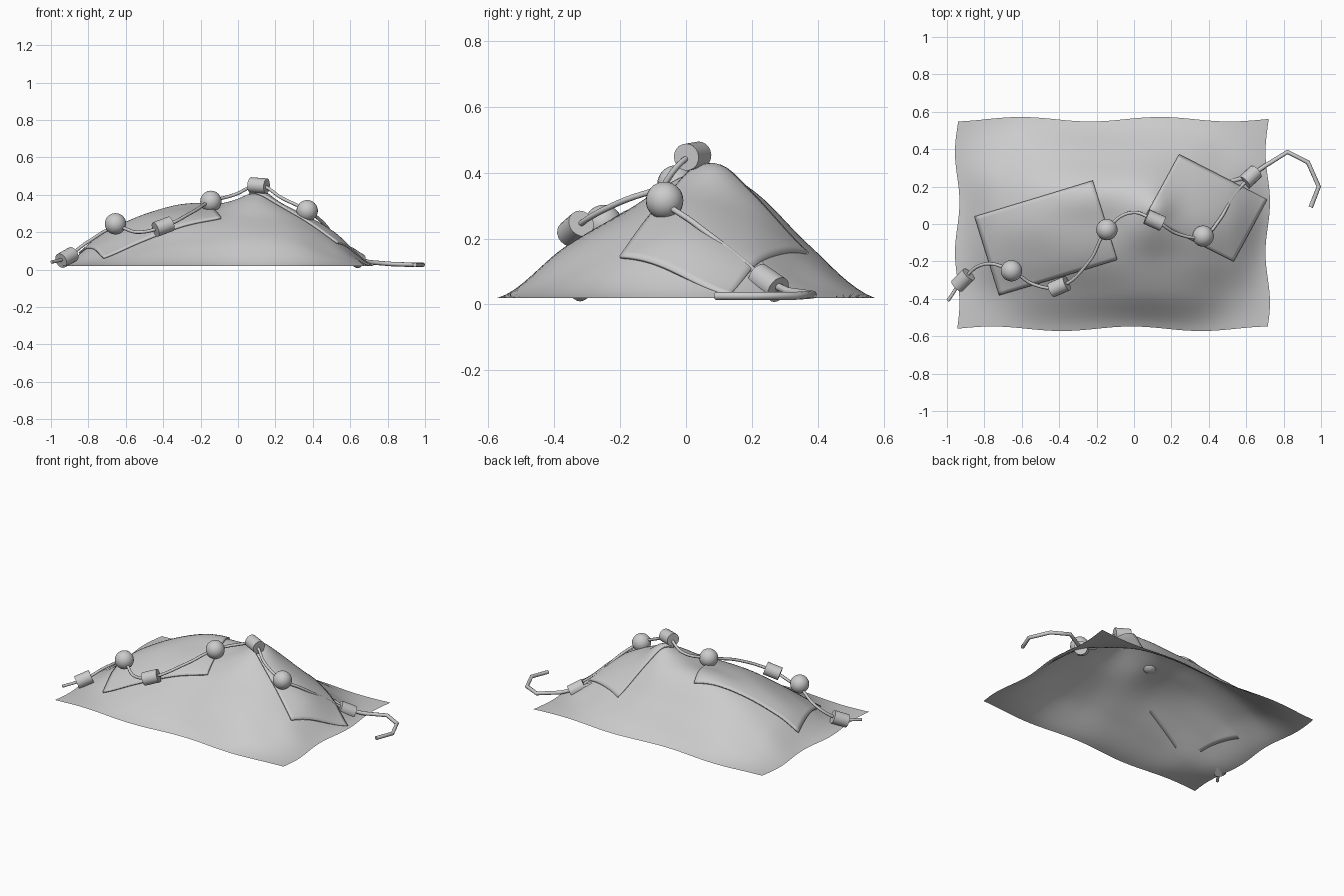
import bpy, bmesh, math
from mathutils import Vector

if "Cube" in bpy.data.objects:
    bpy.data.objects.remove(bpy.data.objects["Cube"])

X0, X1, Y0, Y1 = -0.945, 0.715, -0.56, 0.56
# coarse drape heights, rows front to back
H = [[.02] * 9,
     [.02, .055, .11, .14, .155, .17, .15, .075, .02],
     [.02, .13, .21, .26, .27, .28, .25, .155, .02],
     [.02, .17, .27, .315, .33, .385, .31, .195, .02],
     [.02, .145, .255, .325, .34, .35, .26, .15, .02],
     [.02, .075, .14, .17, .18, .175, .13, .06, .02],
     [.02] * 9]


def catmull(v, t):
    t = max(0.0, min(len(v) - 1.0001, t))
    i = int(t)
    f = t - i
    a, b, c, d = (v[max(0, min(len(v) - 1, i + k))] for k in (-1, 0, 1, 2))
    return b + 0.5 * f * (c - a + f * (2*a - 5*b + 4*c - d + f * (3*(b - c) + d - a)))


def height(x, y):
    u = (x - X0) / (X1 - X0) * 8
    v = (y - Y0) / (Y1 - Y0) * 6
    z = catmull([catmull(r, u) for r in H], v)
    z += 0.035 * math.exp(-((x - 0.12)**2 + (y - 0.09)**2) / 0.006)
    return max(z, 0.018)


def smooth(ob):
    for o in bpy.context.selected_objects:
        o.select_set(False)
    bpy.context.view_layer.objects.active = ob
    ob.select_set(True)
    bpy.ops.object.shade_smooth_by_angle(angle=math.radians(40))


def surface(name, nu, nv, fn):
    bm = bmesh.new()
    g = [[bm.verts.new(fn(i / nu, j / nv)) for i in range(nu + 1)] for j in range(nv + 1)]
    for j in range(nv):
        for i in range(nu):
            bm.faces.new((g[j][i], g[j][i+1], g[j+1][i+1], g[j+1][i]))
    me = bpy.data.meshes.new(name)
    bm.to_mesh(me)
    bm.free()
    ob = bpy.data.objects.new(name, me)
    bpy.context.collection.objects.link(ob)
    smooth(ob)
    return ob


# draped sheet with a gently wavy border
def sheet(u, v):
    x, y = X0 + u * (X1 - X0), Y0 + v * (Y1 - Y0)
    wx = 0.012 * math.sin(v * 13) * abs(2*u - 1)**4
    wy = 0.012 * math.sin(u * 14 + 5 * v) * abs(2*v - 1)**4
    return (x + wx, y + wy, height(x, y))


surface("draped_sheet", 72, 48, sheet)


# cloth patches lying on the drape
def patch(name, a, b, d):
    a, b, d = Vector(a), Vector(b), Vector(d)

    def fn(u, v):
        p = a + (b - a) * u + (d - a) * v
        return (p.x, p.y, height(p.x, p.y) + 0.006)
    ob = surface(name, 28, 20, fn)
    m = ob.modifiers.new("thickness", 'SOLIDIFY')
    m.thickness = 0.01
    m.offset = 0


patch("large_patch", (-0.72, -0.38), (-0.09, -0.19), (-0.85, 0.04))
patch("small_patch", (0.06, 0.04), (0.53, -0.20), (0.24, 0.37))


# cords
def cord(name, pts, r, curved):
    cu = bpy.data.curves.new(name, 'CURVE')
    cu.dimensions = '3D'
    cu.bevel_depth = r
    cu.bevel_resolution = 2
    cu.use_fill_caps = True
    if curved:
        sp = cu.splines.new('BEZIER')
        sp.bezier_points.add(len(pts) - 1)
        sp.resolution_u = 8
        for bp, p in zip(sp.bezier_points, pts):
            bp.co = p
            bp.handle_left_type = bp.handle_right_type = 'AUTO'
    else:
        sp = cu.splines.new('POLY')
        sp.points.add(len(pts) - 1)
        for q, p in zip(sp.points, pts):
            q.co = (*p, 1)
    ob = bpy.data.objects.new(name, cu)
    bpy.context.collection.objects.link(ob)


path = [(-0.995, -0.41, 0.04), (-0.915, -0.30, 0.065), (-0.80, -0.215, 0.15),
        (-0.655, -0.25, 0.225), (-0.53, -0.325, 0.20), (-0.40, -0.335, 0.23),
        (-0.24, -0.20, 0.31), (-0.145, -0.03, 0.365), (-0.02, 0.06, 0.40),
        (0.11, 0.02, 0.45), (0.24, -0.055, 0.38), (0.37, -0.065, 0.315),
        (0.455, 0.02, 0.25), (0.53, 0.15, 0.15), (0.62, 0.25, 0.065)]
cord("bead_cord", path, 0.009, True)
cord("hooked_tail", [(0.49, 0.22, 0.13), (0.62, 0.255, 0.065), (0.70, 0.31, 0.04),
                     (0.82, 0.385, 0.03), (0.93, 0.33, 0.026), (0.988, 0.20, 0.026),
                     (0.945, 0.09, 0.026)], 0.012, False)

# alternating barrel and round beads
for n, i in enumerate((1, 3, 5, 7, 9, 11, 14)):
    p = Vector(path[i])
    if n % 2:
        p.z += 0.02 if n == 1 else 0
        bpy.ops.mesh.primitive_uv_sphere_add(segments=24, ring_count=16, radius=0.057, location=p)
        bpy.context.object.name = "round_bead"
    else:
        t = (Vector(path[i + 1]) if i < 14 else Vector((0.70, 0.31, 0.04))) - Vector(path[i - 1])
        bpy.ops.mesh.primitive_cylinder_add(vertices=20, radius=0.041, depth=0.095, location=p,
                                            rotation=t.to_track_quat('Z', 'Y').to_euler())
        bpy.context.object.name = "barrel_bead"
    smooth(bpy.context.object)
